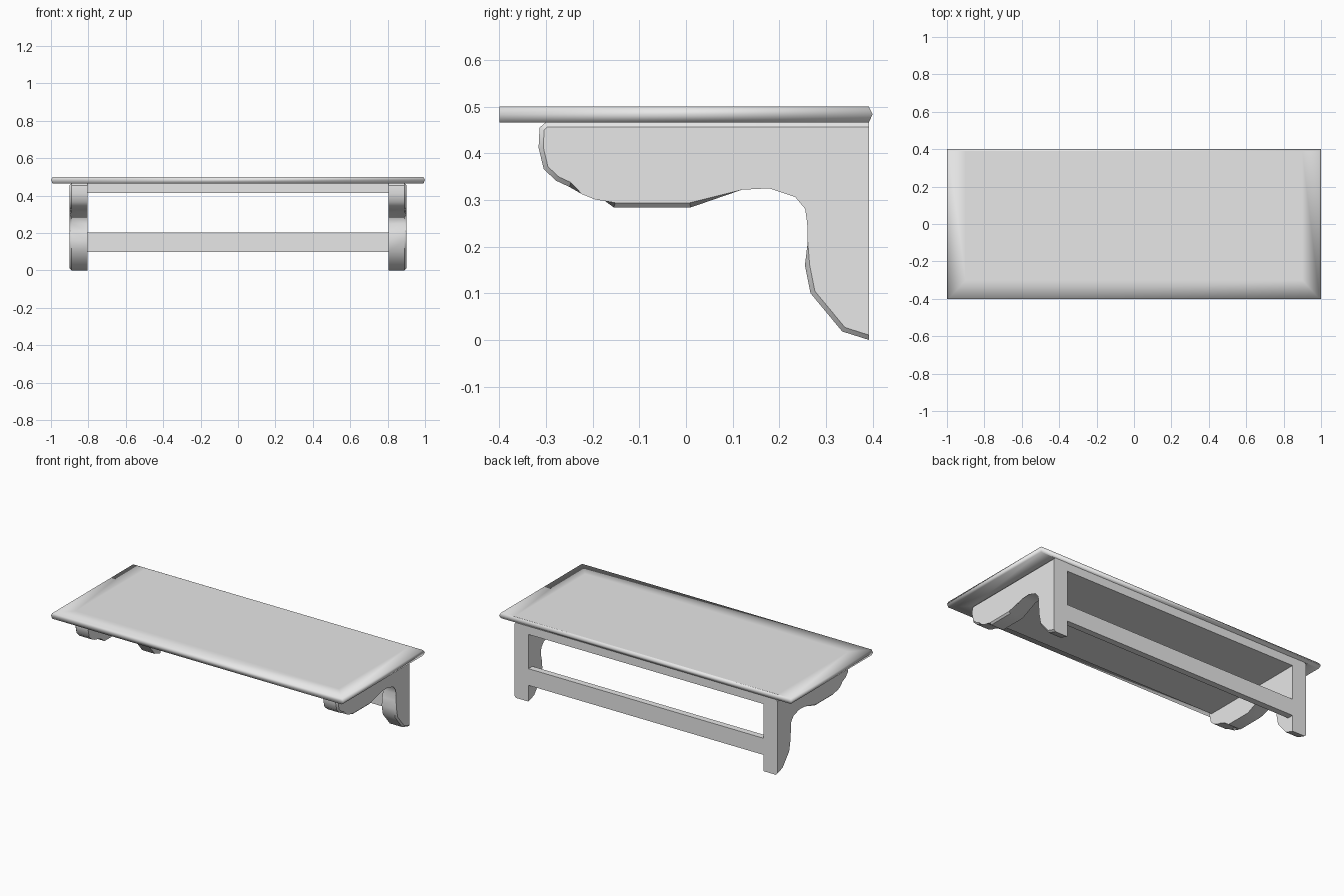
import bpy, bmesh

cube = bpy.data.objects.get("Cube")
if cube:
    bpy.data.objects.remove(cube, do_unlink=True)

# One plain material for the whole shelf
grey = bpy.data.materials.new("plain_grey")
grey.use_nodes = True
colour = (0.8, 0.8, 0.8, 1)
grey.diffuse_color = colour
grey.node_tree.nodes["Principled BSDF"].inputs["Base Color"].default_value = colour


def finish(name, bm):
    bmesh.ops.recalc_face_normals(bm, faces=bm.faces)
    mesh = bpy.data.meshes.new(name)
    bm.to_mesh(mesh)
    bm.free()
    mesh.materials.append(grey)
    obj = bpy.data.objects.new(name, mesh)
    bpy.context.collection.objects.link(obj)
    return obj


def bridge(bm, a, b):
    for i in range(len(a)):
        j = (i + 1) % len(a)
        bm.faces.new((a[i], a[j], b[j], b[i]))


def box(name, x, y0, y1, z0, z1):
    bm = bmesh.new()
    ends = [[bm.verts.new((sx, y, z)) for y, z in
             ((y0, z0), (y1, z0), (y1, z1), (y0, z1))] for sx in (-x, x)]
    bridge(bm, *ends)
    for end in ends:
        bm.faces.new(end)
    return finish(name, bm)


# Shelf top: stacked rectangles (half width, front, back, height), softly shaded rim
rings = [(0.9, -0.3, 0.39, 0.466), (0.992, -0.4, 0.392, 0.466),
         (1.0, -0.4, 0.4, 0.484),
         (0.992, -0.4, 0.392, 0.5), (0.9, -0.3, 0.39, 0.5)]
bm = bmesh.new()
loops = [[bm.verts.new((x, y, z)) for x, y in
          ((-w, front), (w, front), (w, back), (-w, back))]
         for w, front, back, z in rings]
for lower, upper in zip(loops, loops[1:]):
    bridge(bm, lower, upper)
bm.faces.new(loops[0])
bm.faces.new(loops[-1])
for face in bm.faces:
    face.smooth = True
finish("shelf_top", bm)

# Scrolled side brackets: outline in depth and height
outline = [(0.392, 0), (0.335, 0.018), (0.267, 0.1), (0.255, 0.16),
           (0.261, 0.21), (0.27, 0.25), (0.265, 0.285), (0.24, 0.315),
           (0.18, 0.335), (0.118, 0.332), (0.01, 0.284), (-0.155, 0.284),
           (-0.19, 0.31), (-0.22, 0.322), (-0.25, 0.328), (-0.278, 0.341),
           (-0.305, 0.366), (-0.316, 0.412), (-0.314, 0.455),
           (-0.3, 0.467), (0.392, 0.467)]
for side, label in ((1, "left"), (-1, "right")):
    bm = bmesh.new()
    faces = [[bm.verts.new((side * x, y, z)) for y, z in outline]
             for x in (0.805, 0.9)]
    bridge(bm, *faces)
    for ring in faces:
        bm.faces.new(ring)
    # Chamfer the curved rim and the outer top edge
    rim = [e for e in bm.edges
           if e.verts[0].co.x == e.verts[1].co.x
           and abs(e.verts[0].co.x) > 0.85
           and min(v.co.y for v in e.verts) < 0.39]
    bmesh.ops.bevel(bm, geom=rim, offset=0.01, segments=1, affect='EDGES')
    bracket = finish(label + "_bracket", bm)
    bpy.ops.object.select_all(action='DESELECT')
    bracket.select_set(True)
    bpy.context.view_layer.objects.active = bracket
    bpy.ops.object.shade_smooth_by_angle(angle=0.6)

# Board under the top and the hanging rail between the brackets
box("under_board", 0.806, -0.3, 0.391, 0.415, 0.467)
box("back_rail", 0.806, 0.352, 0.391, 0.1, 0.203)
